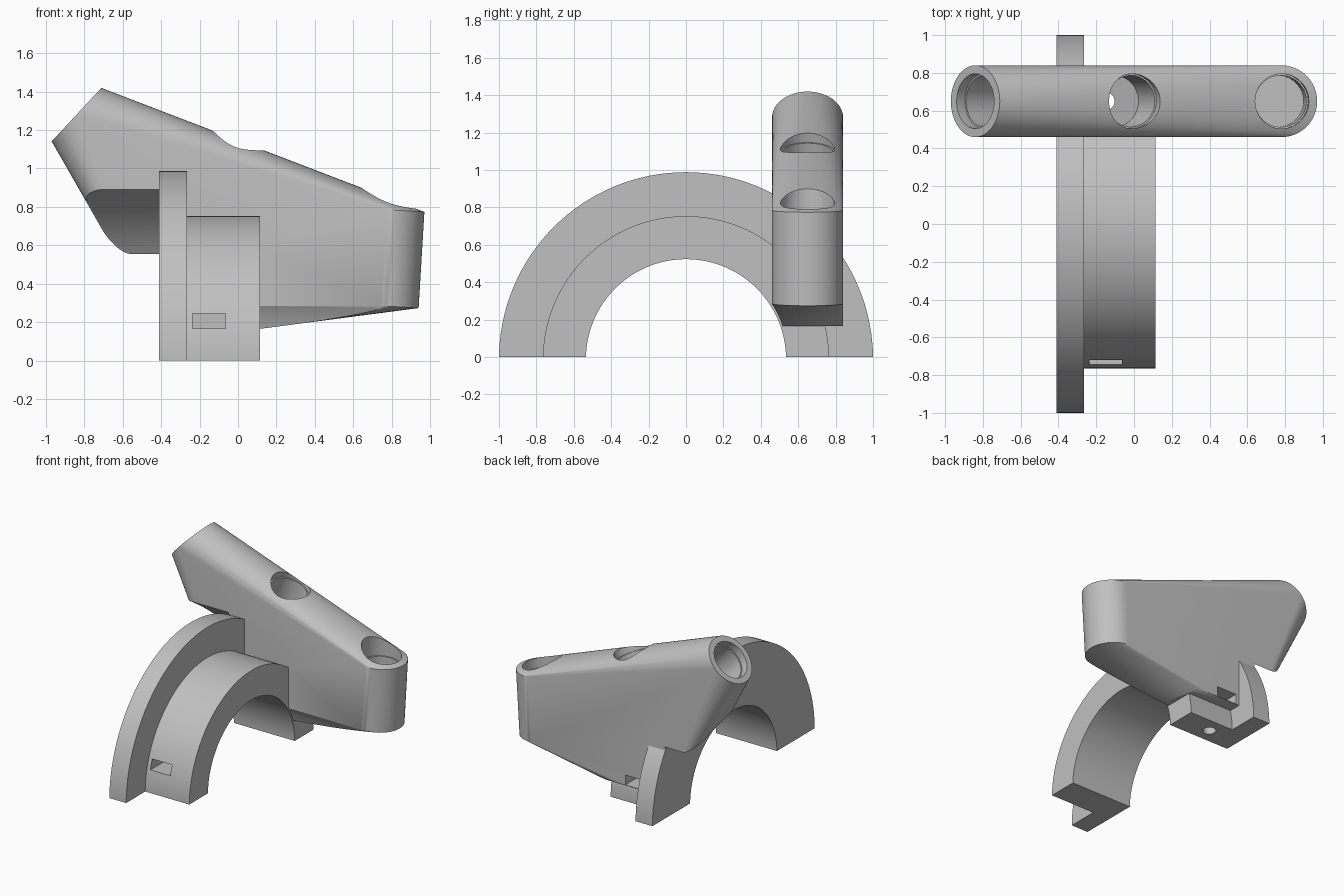
import bpy, bmesh, math
from mathutils import Vector

old = bpy.data.objects.get("Cube")
if old:
    bpy.data.objects.remove(old, do_unlink=True)

AXIS_Z = -0.012      # height of the collar axis
ARM_Y = 0.65         # centre plane of the arm
ARM_R = 0.19
SCREW_X = -0.15

grey = bpy.data.materials.new("light_grey")
grey.use_nodes = True
colour = (0.53, 0.53, 0.53, 1)
grey.diffuse_color = colour
grey.node_tree.nodes["Principled BSDF"].inputs["Base Color"].default_value = colour


def to_object(name, bm):
    bmesh.ops.recalc_face_normals(bm, faces=bm.faces)
    mesh = bpy.data.meshes.new(name)
    bm.to_mesh(mesh)
    bm.free()
    mesh.materials.append(grey)
    obj = bpy.data.objects.new(name, mesh)
    bpy.context.collection.objects.link(obj)
    return obj


def cylinder(name, start, end, radius, segments=64):
    start, end = Vector(start), Vector(end)
    bm = bmesh.new()
    bmesh.ops.create_cone(bm, cap_ends=True, segments=segments, radius1=radius,
                          radius2=radius, depth=(end - start).length)
    turn = (end - start).to_track_quat('Z', 'Y').to_matrix().to_4x4()
    turn.translation = (start + end) / 2
    bm.transform(turn)
    return to_object(name, bm)


def box(name, low, high):
    bm = bmesh.new()
    bmesh.ops.create_cube(bm, size=1)
    for v in bm.verts:
        v.co = [a + (c + 0.5) * (b - a) for a, b, c in zip(low, high, v.co)]
    return to_object(name, bm)


def combine(target, other, operation='DIFFERENCE'):
    mod = target.modifiers.new(other.name, 'BOOLEAN')
    mod.operation, mod.solver, mod.object = operation, 'EXACT', other
    with bpy.context.temp_override(object=target, active_object=target):
        bpy.ops.object.modifier_apply(modifier=mod.name)
    bpy.data.objects.remove(other, do_unlink=True)


def along_x(name, x1, x2, radius):
    return cylinder(name, (x1, 0, AXIS_Z), (x2, 0, AXIS_Z), radius, 128)


def disc(centre, normal):
    turn = Vector(normal).to_track_quat('Z', 'Y')
    steps = [math.tau * i / 64 for i in range(64)]
    return [Vector(centre) + turn @ Vector((ARM_R * math.cos(a), ARM_R * math.sin(a), 0))
            for a in steps]


# Arm: skin stretched over three round sockets and a flat foot
end_socket = (Vector((-0.84, ARM_Y, 1.28)), Vector((-0.73, 0, 0.68)).normalized())
mid_socket = (Vector((0.005, ARM_Y, 1.15)), Vector((0.36, 0, 0.93)).normalized())
front_socket = (Vector((0.78, ARM_Y, 0.785)), Vector((0.06, 0, 1)).normalized())
points = disc(*end_socket) + disc(*front_socket)
points += disc((0.75, ARM_Y, 0.285), front_socket[1])
points += [Vector((x, ARM_Y + s * ARM_R, 0.165)) for x in (-0.41, 0.11) for s in (-1, 1)]
bm = bmesh.new()
for p in points:
    bm.verts.new(p)
hull = bmesh.ops.convex_hull(bm, input=bm.verts)
bmesh.ops.delete(bm, geom=[v for v in bm.verts if not v.link_faces], context='VERTS')
bmesh.ops.dissolve_limit(bm, angle_limit=0.002, verts=bm.verts, edges=bm.edges)
arm = to_object("arm", bm)
combine(arm, along_x("clearance", -1.3, -0.405, 1.014))
combine(arm, along_x("arm_bore", -1.4, 1.4, 0.547))

# Half collar with its wide flange
bracket = along_x("clamp_bracket", -0.41, -0.265, 1.0)
combine(bracket, along_x("collar", -0.35, 0.115, 0.765), 'UNION')
combine(bracket, along_x("bore", -1, 1, 0.535))
combine(bracket, box("lower_half", (-2, -2, -2), (2, 2, 0)))
combine(bracket, arm, 'UNION')

# Stepped sockets in the arm
for centre, axis in (end_socket, mid_socket, front_socket):
    for radius, depth in ((0.145, 0.06), (0.136, 0.3)):
        combine(bracket, cylinder("socket", centre - axis * depth,
                                  centre + axis * 0.3, radius))

# Screw holes, nut slots and blind pin holes on both sides
for side, top in ((-1, 0.6), (1, 0.9)):
    y = side * ARM_Y
    combine(bracket, cylinder("screw_hole", (SCREW_X, y, -0.1), (SCREW_X, y, top), 0.047, 32))
    ends = sorted((side * 0.57, side * 0.95))
    combine(bracket, box("nut_slot", (SCREW_X - 0.086, ends[0], 0.168),
                         (SCREW_X + 0.086, ends[1], 0.245)))
    combine(bracket, cylinder("pin_hole", (-0.5, side * 0.625, 0.545),
                              (-0.31, side * 0.625, 0.545), 0.09, 48))

# Smooth shading with sharp edges kept
bpy.ops.object.select_all(action='DESELECT')
bracket.select_set(True)
bpy.context.view_layer.objects.active = bracket
bpy.ops.object.shade_smooth_by_angle(angle=math.radians(25))
